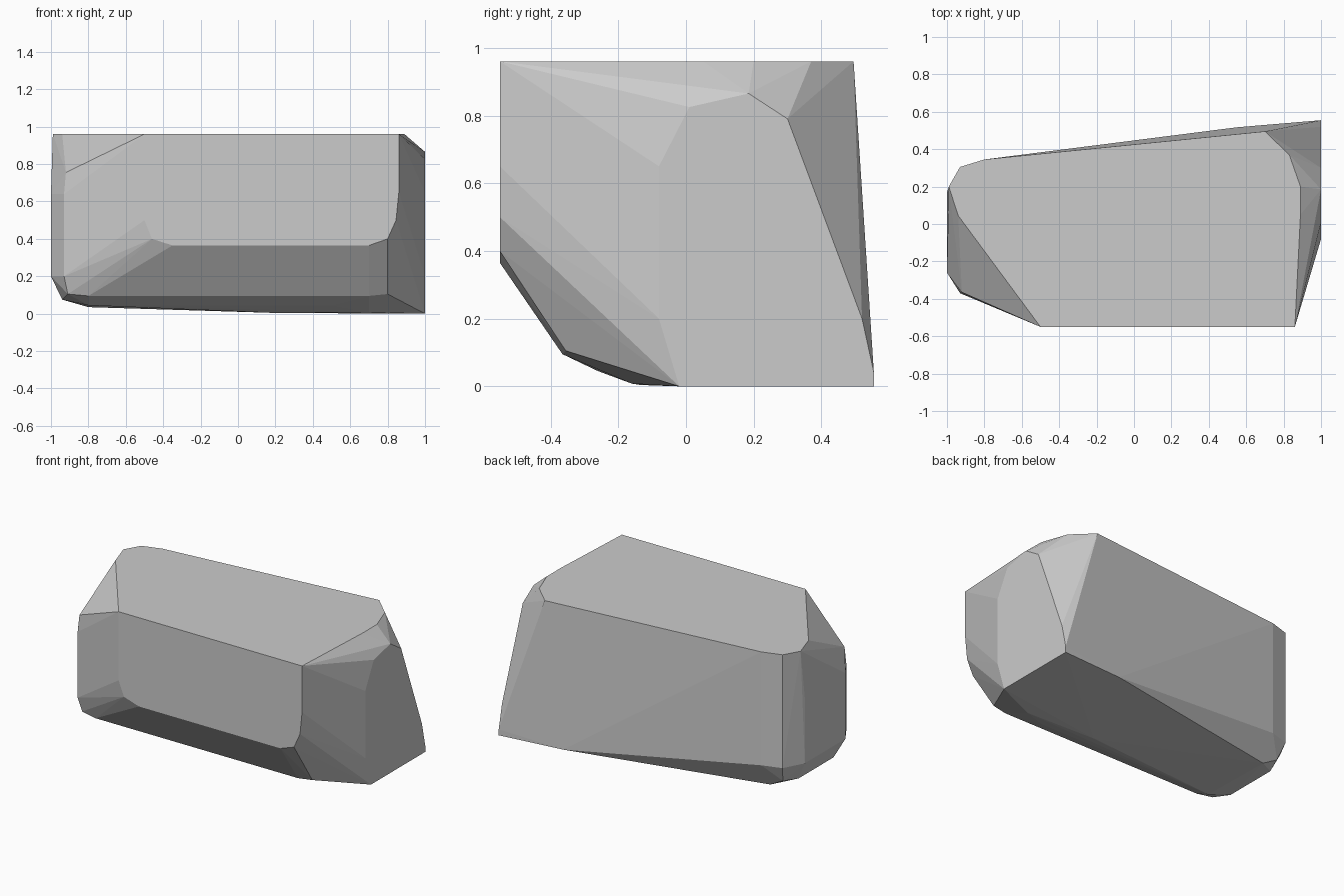
import bpy, bmesh, math

bm = bmesh.new()

def add(points):
    for p in points:
        bm.verts.new(p)

# Flat top outline
add((x, y, 0.96) for x, y in [
    (-0.5, -0.55), (0.86, -0.55), (0.89, 0.05), (0.89, 0.2), (0.83, 0.37),
    (0.7, 0.495), (-0.8, 0.345), (-0.93, 0.305), (-0.99, 0.2), (-0.94, 0.045)])

# Flat front face outline
add((x, -0.55, z) for x, z in [
    (0.86, 0.65), (0.845, 0.5), (0.8, 0.4), (0.7, 0.365),
    (-0.35, 0.365), (-0.46, 0.4), (-0.5, 0.5)])

# Flat right end outline
add((1.0, y, z) for y, z in [
    (-0.08, 0.2), (-0.08, 0.65), (0.01, 0.825), (0.185, 0.865),
    (0.30, 0.79), (0.52, 0.2), (0.555, 0.04), (0.555, 0), (-0.02, 0)])

# Left end: upright corner edges, front and back
add((x, y, z) for x, y, top in [(-0.93, -0.37, 0.65), (-1.0, -0.26, 0.65),
                                (-1.0, 0.17, 0.65), (-0.93, 0.305, 0.96),
                                (-0.8, 0.345, 0.96)] for z in (0.2, top - 0.01))
add([(-0.92, -0.365, 0.755)])

# Lower bevels along front, left and back, and the sloping underside
add([(0.8, -0.355, 0.105), (0.7, -0.365, 0.095), (-0.8, -0.365, 0.095),
     (-0.91, -0.35, 0.105), (-0.94, -0.22, 0.075), (-0.94, 0.15, 0.075),
     (-0.9, 0.26, 0.09), (-0.8, -0.26, 0.045), (-0.8, 0.25, 0.035),
     (0.5, -0.26, 0.045), (0.7, -0.16, 0.008), (0.2, -0.135, 0.004),
     (0.55, 0.517, 0.01)])

# Wrap everything into one faceted boulder
hull = bmesh.ops.convex_hull(bm, input=bm.verts[:])
loose = {v for v in hull["geom_interior"] + hull["geom_unused"]
         if isinstance(v, bmesh.types.BMVert)}
bmesh.ops.delete(bm, geom=list(loose), context='VERTS')
bmesh.ops.dissolve_limit(bm, angle_limit=math.radians(1),
                         verts=bm.verts[:], edges=bm.edges[:])
bmesh.ops.recalc_face_normals(bm, faces=bm.faces[:])

mesh = bpy.data.meshes.new("boulder")
bm.to_mesh(mesh)
bm.free()
bpy.context.collection.objects.link(bpy.data.objects.new("boulder", mesh))
